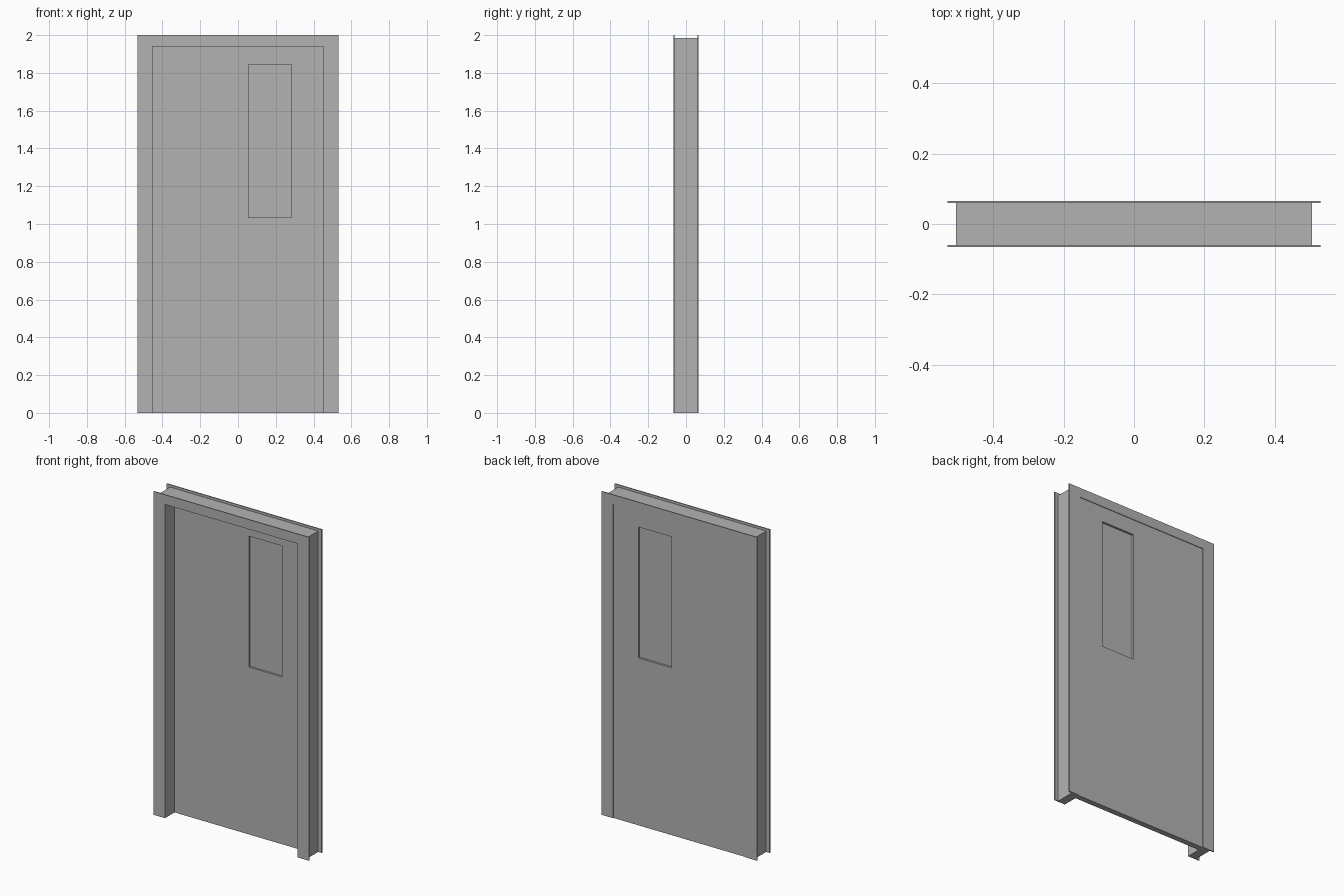
import bpy
import bmesh

if "Cube" in bpy.data.objects:
    bpy.data.objects.remove(bpy.data.objects["Cube"])


def material(name, colour):
    mat = bpy.data.materials.new(name)
    mat.use_nodes = True
    mat.diffuse_color = colour
    mat.node_tree.nodes["Principled BSDF"].inputs["Base Color"].default_value = colour
    return mat


GREY = material("plain grey", (0.45, 0.45, 0.45, 1))


def rectangle(x0, x1, z0, z1, y):
    return [(x0, y, z0), (x0, y, z1), (x1, y, z1), (x1, y, z0)]


def loft(name, outlines, closed):
    """Join each outline to the next and the last to the first.
    Open outlines have no bottom run, so their two feet are capped instead."""
    bm = bmesh.new()
    rings = [[bm.verts.new(p) for p in outline] for outline in outlines]
    for ring, following in zip(rings, rings[1:] + rings[:1]):
        for i in range(4 if closed else 3):
            j = (i + 1) % 4
            bm.faces.new((ring[i], ring[j], following[j], following[i]))
    if not closed:
        for end in (0, 3):
            bm.faces.new([ring[end] for ring in rings])
    bmesh.ops.recalc_face_normals(bm, faces=bm.faces)
    mesh = bpy.data.meshes.new(name)
    bm.to_mesh(mesh)
    bm.free()
    mesh.materials.append(GREY)
    obj = bpy.data.objects.new(name, mesh)
    bpy.context.collection.objects.link(obj)
    return obj


# Overall depth, casing lip and opening
DEPTH, LIP = 0.066, 0.006
OPEN_X, OPEN_Z = 0.453, 1.94
BODY_X, BODY_Z = 0.507, 1.985
CASING_X, CASING_Z = 0.531, 2.0

# Frame: channel section with a casing lip on both sides, run around the opening
half = [(OPEN_X, OPEN_Z, DEPTH), (CASING_X, CASING_Z, DEPTH),
        (CASING_X, CASING_Z, DEPTH - LIP), (BODY_X, BODY_Z, DEPTH - LIP)]
section = [(x, z, -y) for x, z, y in half] + half[::-1]
loft("door_frame", [rectangle(-x, x, 0, z, y) for x, z, y in section], closed=False)

# Leaf: set towards the back of the frame, with a window hole through it
LEAF_FRONT, LEAF_BACK = 0.027, 0.062
leaf = (-OPEN_X, OPEN_X, 0, OPEN_Z)
window = (0.055, 0.282, 1.035, 1.845)
loft("door_leaf", [rectangle(*leaf, LEAF_FRONT), rectangle(*leaf, LEAF_BACK),
                   rectangle(*window, LEAF_BACK), rectangle(*window, LEAF_FRONT)],
     closed=True)

# Window pane: recessed in the leaf on both sides
x0, x1, z0, z1 = window
bpy.ops.mesh.primitive_cube_add(
    size=1, location=((x0 + x1) / 2, (LEAF_FRONT + LEAF_BACK) / 2, (z0 + z1) / 2))
pane = bpy.context.object
pane.name = "window_pane"
pane.scale = (x1 - x0, 0.01, z1 - z0)
pane.data.materials.append(GREY)
